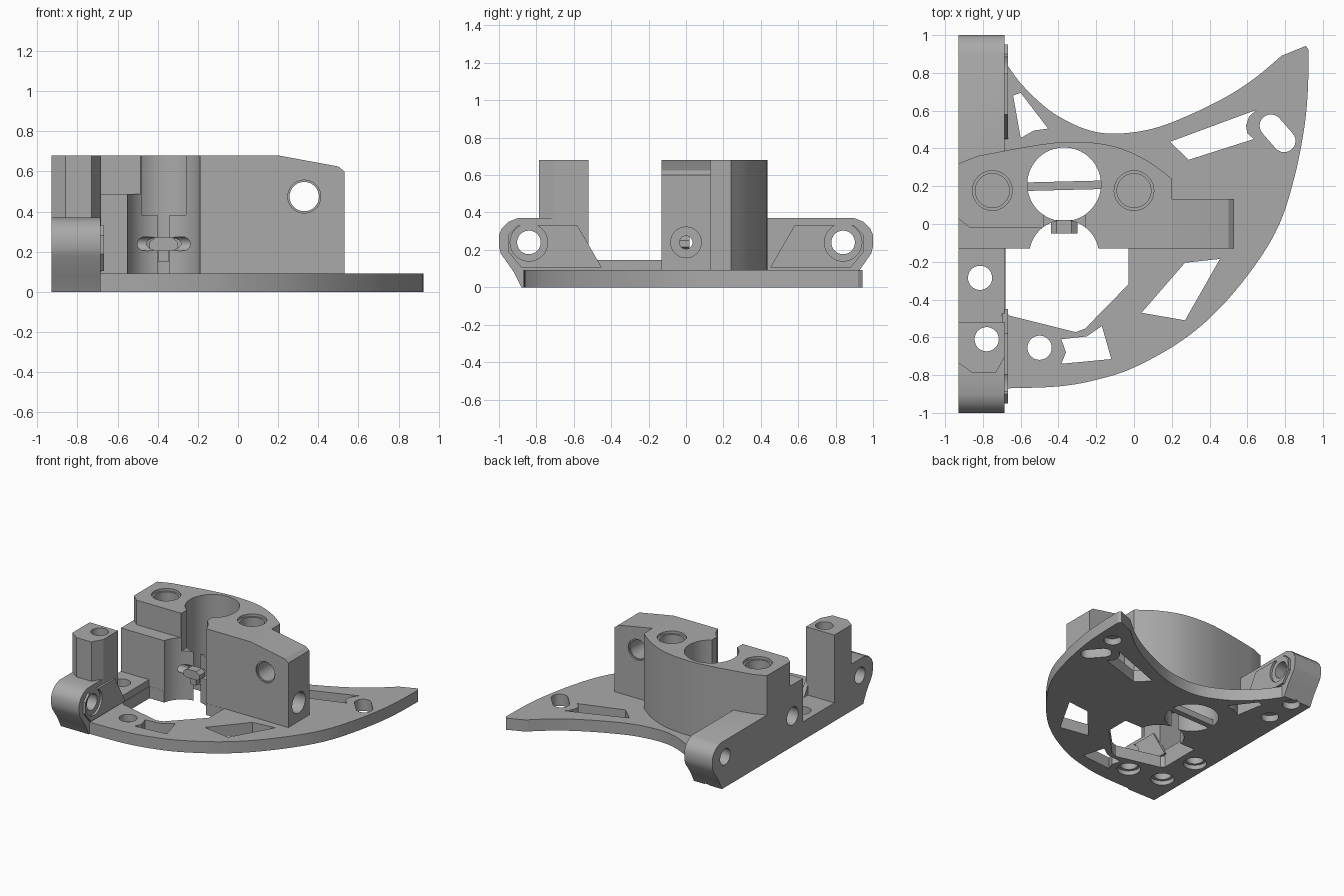
import bpy, bmesh, math
from mathutils import Vector

if "Cube" in bpy.data.objects:
    bpy.data.objects.remove(bpy.data.objects["Cube"])

grey = bpy.data.materials.new("matte grey")
grey.use_nodes = True
grey.diffuse_color = (0.4, 0.4, 0.4, 1)
grey.node_tree.nodes["Principled BSDF"].inputs["Base Color"].default_value = (0.4, 0.4, 0.4, 1)


def prism(name, pts, t0, t1, axis="z"):
    """Extrude a closed 2D outline from t0 to t1 along an axis."""
    place = {"z": lambda a, b, t: (a, b, t),
             "y": lambda a, b, t: (a, t, b),
             "x": lambda a, b, t: (t, a, b)}[axis]
    bm = bmesh.new()
    low = [bm.verts.new(place(a, b, t0)) for a, b in pts]
    high = [bm.verts.new(place(a, b, t1)) for a, b in pts]
    bm.faces.new(low)
    bm.faces.new(high)
    n = len(pts)
    for i in range(n):
        j = (i + 1) % n
        bm.faces.new((low[i], low[j], high[j], high[i]))
    bmesh.ops.recalc_face_normals(bm, faces=bm.faces)
    me = bpy.data.meshes.new(name)
    bm.to_mesh(me)
    bm.free()
    me.materials.append(grey)
    ob = bpy.data.objects.new(name, me)
    bpy.context.collection.objects.link(ob)
    return ob


def circle(a, b, r, n=48):
    return [(a + r * math.cos(2 * math.pi * i / n), b + r * math.sin(2 * math.pi * i / n))
            for i in range(n)]


def rect(a0, b0, a1, b1):
    return [(a0, b0), (a1, b0), (a1, b1), (a0, b1)]


def spline(pts, steps=5):
    """Smooth open curve through the points."""
    out = []
    p = [Vector(q) for q in [pts[0]] + pts + [pts[-1]]]
    for i in range(1, len(p) - 2):
        a, b, c, d = p[i - 1:i + 3]
        for k in range(steps):
            t = k / steps
            v = 0.5 * (2 * b + (c - a) * t + (2 * a - 5 * b + 4 * c - d) * t * t
                       + (3 * b - a - 3 * c + d) * t ** 3)
            out.append((v.x, v.y))
    return out + [pts[-1]]


# Crescent base plate
inner = spline([(-0.67, 0.84), (-0.6, 0.745), (-0.5, 0.645), (-0.4, 0.57), (-0.25, 0.5),
                (-0.1, 0.478), (0.1, 0.505), (0.3, 0.58), (0.5, 0.68), (0.65, 0.78), (0.78, 0.89)])
outer = spline([(0.925, 0.92), (0.92, 0.7), (0.9, 0.5), (0.85, 0.25), (0.77, 0.0), (0.64, -0.22),
                (0.45, -0.45), (0.25, -0.62), (0, -0.76), (-0.2, -0.825), (-0.4, -0.86), (-0.67, -0.87)])
plate = prism("base_plate", [(-0.69, 0.86)] + inner + [(0.91, 0.943)] + outer + [(-0.69, -0.87)], 0, 0.092)

# Side rail with raised rounded ends and a low middle
half = [(0.88, 0), (0.92, 0.08), (0.99, 0.18), (1, 0.22), (1, 0.28), (0.985, 0.315), (0.95, 0.35), (0.9, 0.37)]
rail = prism("side_rail", half + [(0.05, 0.37), (0.05, 0.145), (-0.55, 0.145), (-0.55, 0.355), (-0.75, 0.37)]
             + [(-y, z) for y, z in reversed(half)], -0.93, -0.685, "x")

# Inner pads around the rail end holes
pad_shape = [(0.45, 0.105), (0.88, 0.105), (0.95, 0.19), (0.95, 0.28), (0.9, 0.33), (0.58, 0.33)]
pads = [prism(n, [(s * y, z) for y, z in pad_shape], -0.7, -0.667, "x")
        for n, s in (("back_pad", 1), ("front_pad", -1))]

# Front post
post = prism("front_post", [(-0.93, -0.52), (-0.93, -0.735), (-0.86, -0.785), (-0.73, -0.785),
                            (-0.683, -0.7), (-0.683, -0.52)], 0.1, 0.68)

# Clamp body, lower step and side arm
back = spline([(-0.83, 0.36), (-0.5, 0.42), (-0.3, 0.435), (-0.1, 0.41), (0.07, 0.335), (0.2, 0.24)])
body = prism("clamp_body", [(-0.87, -0.02), (-0.93, 0.03), (-0.93, 0.32)] + back
             + [(0.2, -0.13), (-0.37, -0.13), (-0.37, -0.02)], 0.03, 0.68)
step = prism("body_step", rect(-0.93, -0.13, -0.37, 0.1), 0.03, 0.487)
arm = prism("side_arm", [(0.15, 0.03), (0.53, 0.03), (0.53, 0.6), (0.5, 0.625), (0.2, 0.68), (0.15, 0.68)],
            -0.13, 0.132, "y")

parts = [plate, rail, post, body, step, arm] + pads
cutters = []


def cut(pts, t0, t1, axis="z"):
    ob = prism("cutter", pts, t0, t1, axis)
    ob.hide_render = True
    cutters.append(ob)


# Lightening windows in the plate
windows = [
    [(-0.64, 0.68), (-0.6, 0.695), (-0.455, 0.505), (-0.53, 0.495), (-0.6, 0.455)],
    [(0.19, 0.435), (0.65, 0.605), (0.61, 0.57), (0.593, 0.52), (0.6, 0.48), (0.635, 0.45), (0.29, 0.34)],
    [(0.27, -0.205), (0.455, -0.185), (0.27, -0.51), (0.04, -0.47)],
    [(-0.17, -0.54), (-0.12, -0.715), (-0.385, -0.74), (-0.36, -0.68), (-0.385, -0.61), (-0.25, -0.595)],
    [(-0.68, -0.131), (-0.03, -0.131), (-0.03, -0.32), (-0.26, -0.555), (-0.31, -0.572), (-0.66, -0.485),
     (-0.68, -0.46)],
]
for w in windows:
    cut(w, -0.1, 0.1)

# Diagonal slot near the tip
slot = [(0.76 + s * 0.035 + 0.06 * math.cos(a), 0.48 - s * 0.04 + 0.06 * math.sin(a))
        for s, start in ((1, -math.pi * 0.77), (-1, math.pi * 0.23))
        for a in [start + math.pi * k / 12 for k in range(13)]]
cut(slot, -0.1, 0.2)

# Vertical screw holes with counterbores underneath
for x, y in ((-0.815, -0.285), (-0.78, -0.61), (-0.5, -0.655)):
    cut(circle(x, y, 0.064), -0.1, 0.8)
    cut(circle(x, y, 0.085), -0.1, 0.035)
for x, y in ((-0.8, 0.58), (-0.8, 0.82), (0.79, 0.7)):
    cut(circle(x, y, 0.064), -0.1, 0.05)

# Main bore, front recess and upper opening
cut(circle(-0.37, 0.21, 0.195, 72), -0.1, 0.8)
cut(circle(-0.37, -0.165, 0.185, 72), -0.1, 0.8)
cut(rect(-0.48, -0.2, -0.26, 0.15), 0.383, 0.8)

# Blind holes in the body top
for x in (-0.75, 0.0):
    cut(circle(x, 0.177, 0.09), 0.15, 0.8)
    cut(circle(x, 0.177, 0.105), 0.66, 0.8)

# Cross holes: arm, rail ends and the long clamp bolt
cut(circle(0.33, 0.475, 0.073), -0.3, 0.3, "y")
for t0, t1 in ((-0.2, -0.12), (0.12, 0.2)):
    cut(circle(0.33, 0.475, 0.082), t0, t1, "y")
for y in (-0.84, 0.84):
    cut(circle(y, 0.24, 0.063), -1, -0.6, "x")
    cut(circle(y, 0.24, 0.1), -0.685, -0.6, "x")
cut(circle(0, 0.24, 0.035), -0.7, 0.2, "x")
cut(circle(0, 0.24, 0.082), -0.02, 0.6, "x")
cut(circle(0, 0.24, 0.07), -1, -0.66, "x")

# Apply the cuts
for ob in parts:
    for c in cutters:
        m = ob.modifiers.new("cut", "BOOLEAN")
        m.operation = "DIFFERENCE"
        m.solver = "EXACT"
        m.object = c
bpy.context.view_layer.update()
deps = bpy.context.evaluated_depsgraph_get()
cut_meshes = [bpy.data.meshes.new_from_object(ob.evaluated_get(deps)) for ob in parts]
for ob, me in zip(parts, cut_meshes):
    ob.modifiers.clear()
    ob.data = me
for c in cutters:
    bpy.data.objects.remove(c)

# Thin bar across the bore and the small link in the recess
parts.append(prism("bore_bar", [(-0.57, 0.175), (-0.175, 0.185), (-0.175, 0.23), (-0.57, 0.22)], 0, 0.05))
parts.append(prism("link_head", [(-0.44, 0.215), (-0.415, 0.205), (-0.325, 0.205), (-0.3, 0.215), (-0.3, 0.25),
                                 (-0.33, 0.272), (-0.41, 0.272), (-0.44, 0.25)], -0.05, 0.02, "y"))
parts.append(prism("link_stem", rect(-0.395, -0.03, -0.345, 0.02), 0.15, 0.24))

bpy.ops.object.select_all(action="DESELECT")
for ob in parts:
    ob.select_set(True)
bpy.context.view_layer.objects.active = plate
bpy.ops.object.shade_smooth_by_angle(angle=math.radians(25))
